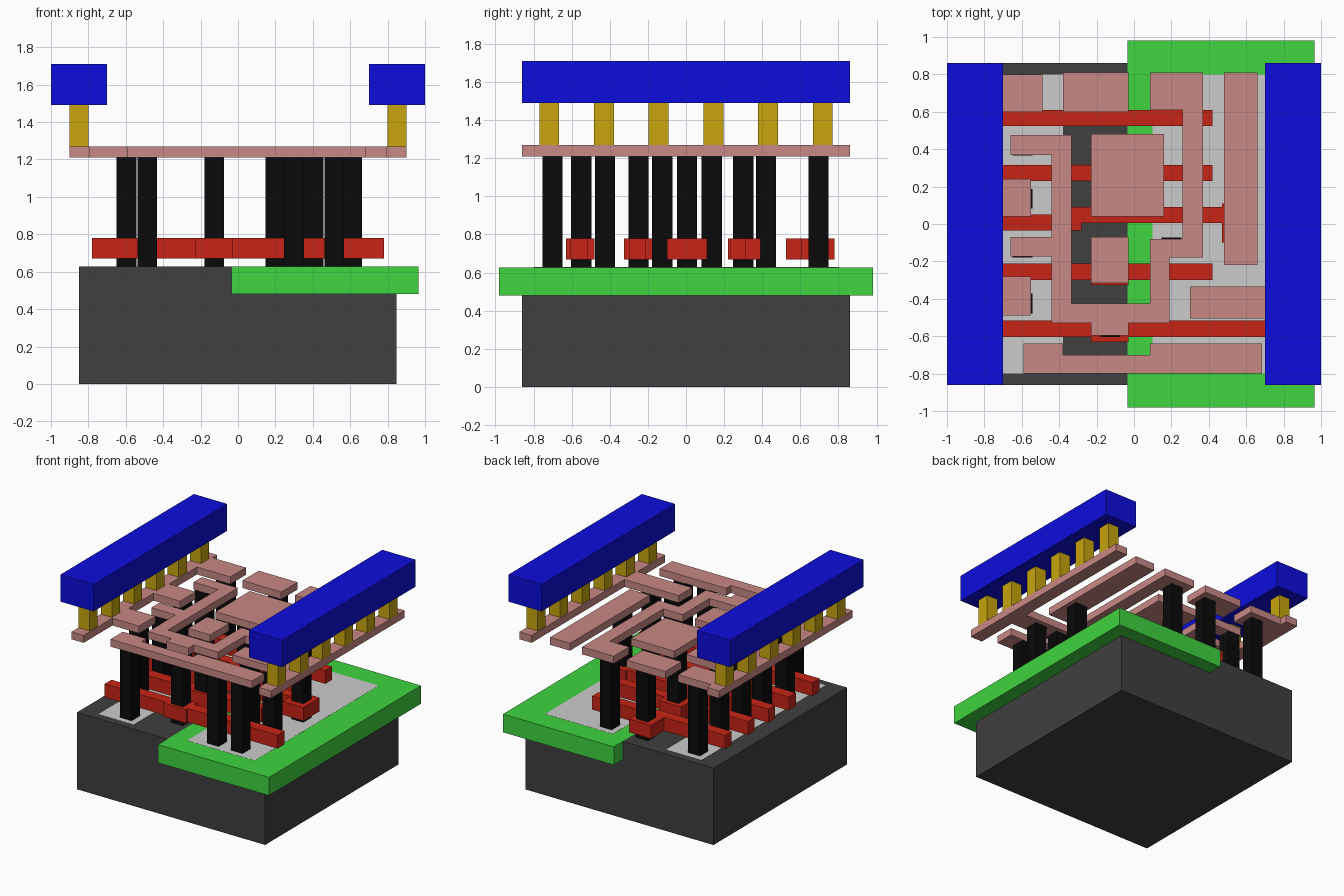
import bpy, bmesh


def mat(name, rgb):
    m = bpy.data.materials.new(name)
    m.diffuse_color = (*rgb, 1)
    return m


DARK = mat("dark_grey", (0.05, 0.05, 0.05))
GREEN = mat("green", (0.05, 0.66, 0.05))
RED = mat("red", (0.58, 0.018, 0.008))
BLACK = mat("black", (0.003, 0.003, 0.003))
PINK = mat("pink", (0.58, 0.25, 0.235))
YELLOW = mat("yellow", (0.58, 0.376, 0.004))
BLUE = mat("blue", (0.004, 0.004, 0.72))


def plate(name, pts, z0, z1, material=None):
    """Extrude an xy outline from z0 to z1."""
    pts = [p for i, p in enumerate(pts) if p != pts[i - 1]]
    bm = bmesh.new()
    face = bm.faces.new([bm.verts.new((x, y, z0)) for x, y in pts])
    ext = bmesh.ops.extrude_face_region(bm, geom=[face])
    top = [v for v in ext["geom"] if isinstance(v, bmesh.types.BMVert)]
    bmesh.ops.translate(bm, verts=top, vec=(0, 0, z1 - z0))
    bmesh.ops.recalc_face_normals(bm, faces=bm.faces)
    me = bpy.data.meshes.new(name)
    bm.to_mesh(me)
    bm.free()
    ob = bpy.data.objects.new(name, me)
    bpy.context.collection.objects.link(ob)
    if material:
        me.materials.append(material)
    return ob


def box(name, x0, x1, y0, y1, z0, z1, material=None):
    return plate(name, [(x0, y0), (x1, y0), (x1, y1), (x0, y1)], z0, z1, material)


# Base block, side well and doped regions set flush in the top
TOP = 0.627
box("substrate", -0.85, 0.847, -0.86, 0.86, 0, TOP, DARK)
box("well", -0.035, 0.965, -0.98, 0.98, 0.48, TOP + 0.001, GREEN)
box("left_diffusion", -0.70, -0.38, -0.80, 0.80, 0.50, TOP + 0.002)
box("right_diffusion", 0.10, 0.71, -0.80, 0.80, 0.50, TOP + 0.002)

# Gate bars, each with a wider contact pad
GZ = (0.67, 0.78)
PX0, PX1 = -0.23, -0.03
gates = [(0.42, 0.525, 0.61, 0.525, 0.78), (0.42, 0.23, 0.315, 0.22, 0.39),
         (0.42, -0.30, -0.21, -0.325, -0.16), (0.78, -0.605, -0.515, -0.63, -0.48)]
for i, (x1, y0, y1, p0, p1) in enumerate(gates):
    plate(f"gate_{i + 1}", [(-0.78, y0), (PX0, y0), (PX0, p0), (PX1, p0), (PX1, y0), (x1, y0),
                            (x1, y1), (PX1, y1), (PX1, p1), (PX0, p1), (PX0, y1), (-0.78, y1)],
          *GZ, RED)
plate("gate_middle", [(-0.78, -0.035), (-0.28, -0.035), (-0.28, 0.005), (0.47, 0.005),
                      (0.47, -0.10), (0.66, -0.10), (0.66, 0.11), (0.47, 0.11),
                      (0.47, 0.09), (-0.39, 0.09), (-0.39, 0.052), (-0.78, 0.052)], *GZ, RED)

# Vertical contact posts
posts = [(-0.597, y) for y in (0.695, 0.42, 0.135, -0.125, -0.425)]
posts += [(-0.127, y) for y in (0.695, 0.30, -0.25, -0.55)]
posts += [(-0.485, -0.70), (0.30, -0.70), (0.515, -0.70), (0.405, -0.425), (0.61, -0.425),
          (0.20, 0.695), (0.20, -0.125), (0.57, 0.005)]
for i, (x, y) in enumerate(posts):
    box(f"contact_post_{i + 1}", x - 0.053, x + 0.053, y - 0.053, y + 0.053, TOP, 1.21, BLACK)

# Lower metal layer: two rails with their branches
MZ = (1.21, 1.27)
left = [(-0.90, -0.86), (-0.79, -0.86)]
for y0, y1, x in ((-0.49, -0.28, -0.55), (0.04, 0.24, -0.55), (0.60, 0.80, -0.49)):
    left += [(-0.79, y0), (x, y0), (x, y1), (-0.79, y1)]
plate("left_rail", left + [(-0.79, 0.86), (-0.90, 0.86)], *MZ, PINK)
plate("right_rail", [(0.90, -0.86), (0.90, 0.86), (0.79, 0.86), (0.79, -0.335), (0.30, -0.335),
                     (0.30, -0.505), (0.79, -0.505), (0.79, -0.86)], *MZ, PINK)

# Winding output trace
plate("output_trace", [
    (-0.66, 0.37), (-0.44, 0.37), (-0.44, -0.07), (-0.66, -0.07), (-0.66, -0.175), (-0.44, -0.175),
    (-0.44, -0.53), (-0.23, -0.53), (-0.23, -0.595), (-0.03, -0.595), (-0.03, -0.53), (0.19, -0.53),
    (0.19, -0.18), (0.37, -0.18), (0.37, 0.81), (0.085, 0.81), (0.085, 0.61), (0.26, 0.61),
    (0.26, -0.08), (0.085, -0.08), (0.085, -0.425), (-0.335, -0.425), (-0.335, 0.475), (-0.66, 0.475)],
    *MZ, PINK)

# Separate metal pads and the front trace
box("back_pad", -0.38, -0.03, 0.60, 0.81, *MZ, PINK)
box("centre_pad", -0.23, 0.16, 0.04, 0.48, *MZ, PINK)
box("small_pad", -0.23, -0.03, -0.315, -0.07, *MZ, PINK)
box("long_trace", 0.48, 0.66, -0.22, 0.81, *MZ, PINK)
plate("front_trace", [(-0.59, -0.80), (0.685, -0.80), (0.685, -0.64), (0.085, -0.64),
                      (0.085, -0.70), (-0.38, -0.70), (-0.38, -0.64), (-0.59, -0.64)], *MZ, PINK)

# Yellow vias and blue top bars, mirrored left and right
for side, s in (("left", -1), ("right", 1)):
    for i in range(6):
        y = (i - 2.5) * 0.287
        box(f"{side}_via_{i + 1}", *sorted((s * 0.80, s * 0.90)), y - 0.052, y + 0.052,
            1.27, 1.49, YELLOW)
    box(f"{side}_top_bar", *sorted((s * 0.70, s * 1.0)), -0.86, 0.86, 1.49, 1.71, BLUE)
